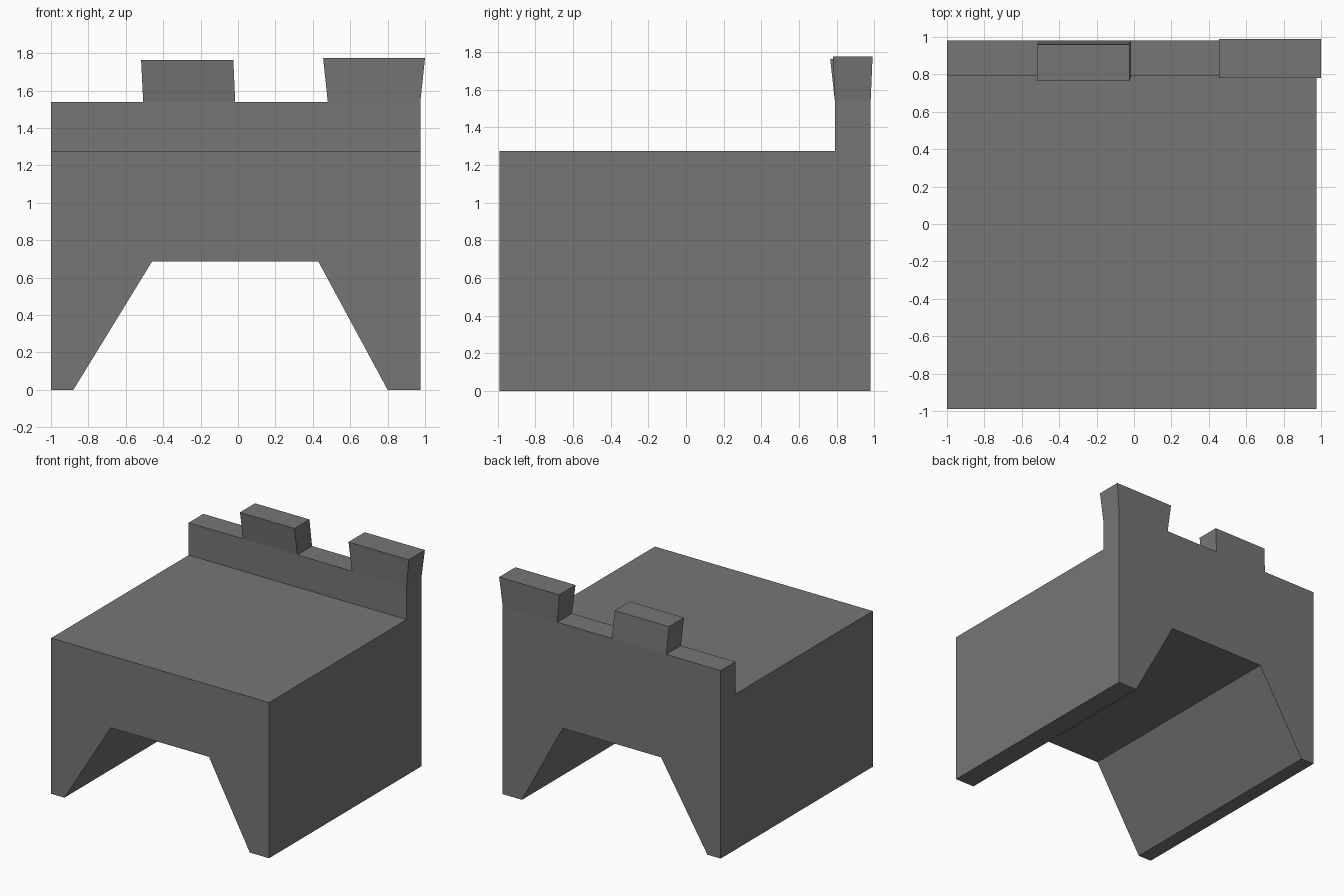
import bpy
import bmesh

if "Cube" in bpy.data.objects:
    bpy.data.objects.remove(bpy.data.objects["Cube"])

stone = bpy.data.materials.new("grey stone")
stone.diffuse_color = (0.18, 0.18, 0.18, 1.0)
stone.use_nodes = True
stone.node_tree.nodes["Principled BSDF"].inputs["Base Color"].default_value = stone.diffuse_color


def finish(bm, name):
    bmesh.ops.recalc_face_normals(bm, faces=bm.faces)
    mesh = bpy.data.meshes.new(name)
    bm.to_mesh(mesh)
    bm.free()
    mesh.materials.append(stone)
    obj = bpy.data.objects.new(name, mesh)
    bpy.context.collection.objects.link(obj)
    return obj


FRONT, WALL, BACK = -0.99, 0.79, 0.98
DECK, WALL_TOP = 1.275, 1.54

# Bridge block: arched profile extruded front to back, back strip raised as a parapet
profile = [(-1.0, 0), (-0.88, 0), (-0.46, 0.685), (0.43, 0.685),
           (0.80, 0), (0.975, 0), (0.975, DECK), (-1.0, DECK)]
bm = bmesh.new()
face = bm.faces.new([bm.verts.new((x, FRONT, z)) for x, z in profile])
ext = bmesh.ops.extrude_face_region(bm, geom=[face], use_keep_orig=True)
verts = [v for v in ext["geom"] if isinstance(v, bmesh.types.BMVert)]
bmesh.ops.translate(bm, verts=verts, vec=(0, BACK - FRONT, 0))
bmesh.ops.recalc_face_normals(bm, faces=bm.faces)
bmesh.ops.bisect_plane(bm, geom=bm.verts[:] + bm.edges[:] + bm.faces[:],
                       plane_co=(0, WALL, 0), plane_no=(0, 1, 0))
strip = [f for f in bm.faces
         if all(v.co.z > DECK - 0.01 and v.co.y > WALL - 0.01 for v in f.verts)]
raised = bmesh.ops.extrude_discrete_faces(bm, faces=strip)["faces"]
bmesh.ops.translate(bm, verts=list({v for f in raised for v in f.verts}),
                    vec=(0, 0, WALL_TOP - DECK))
bmesh.ops.remove_doubles(bm, verts=bm.verts, dist=0.0005)
finish(bm, "arched_block_with_parapet")


# Merlons: boxes lofted from a base rectangle to a shifted or flared top one
def merlon(name, base, top, height):
    bm = bmesh.new()
    rings = []
    for (x0, x1, y0, y1), z in ((base, WALL_TOP), (top, height)):
        rings.append([bm.verts.new((x, y, z))
                      for x, y in ((x0, y0), (x1, y0), (x1, y1), (x0, y1))])
    low, high = rings
    bm.faces.new(low[::-1])
    bm.faces.new(high)
    for i in range(4):
        j = (i + 1) % 4
        bm.faces.new((low[i], low[j], high[j], high[i]))
    finish(bm, name)


merlon("middle_merlon", (-0.507, -0.015, WALL, BACK),
       (-0.518, -0.025, 0.765, 0.96), 1.763)
merlon("corner_merlon", (0.48, 0.975, WALL, BACK),
       (0.455, 1.0, 0.78, 0.99), 1.775)
